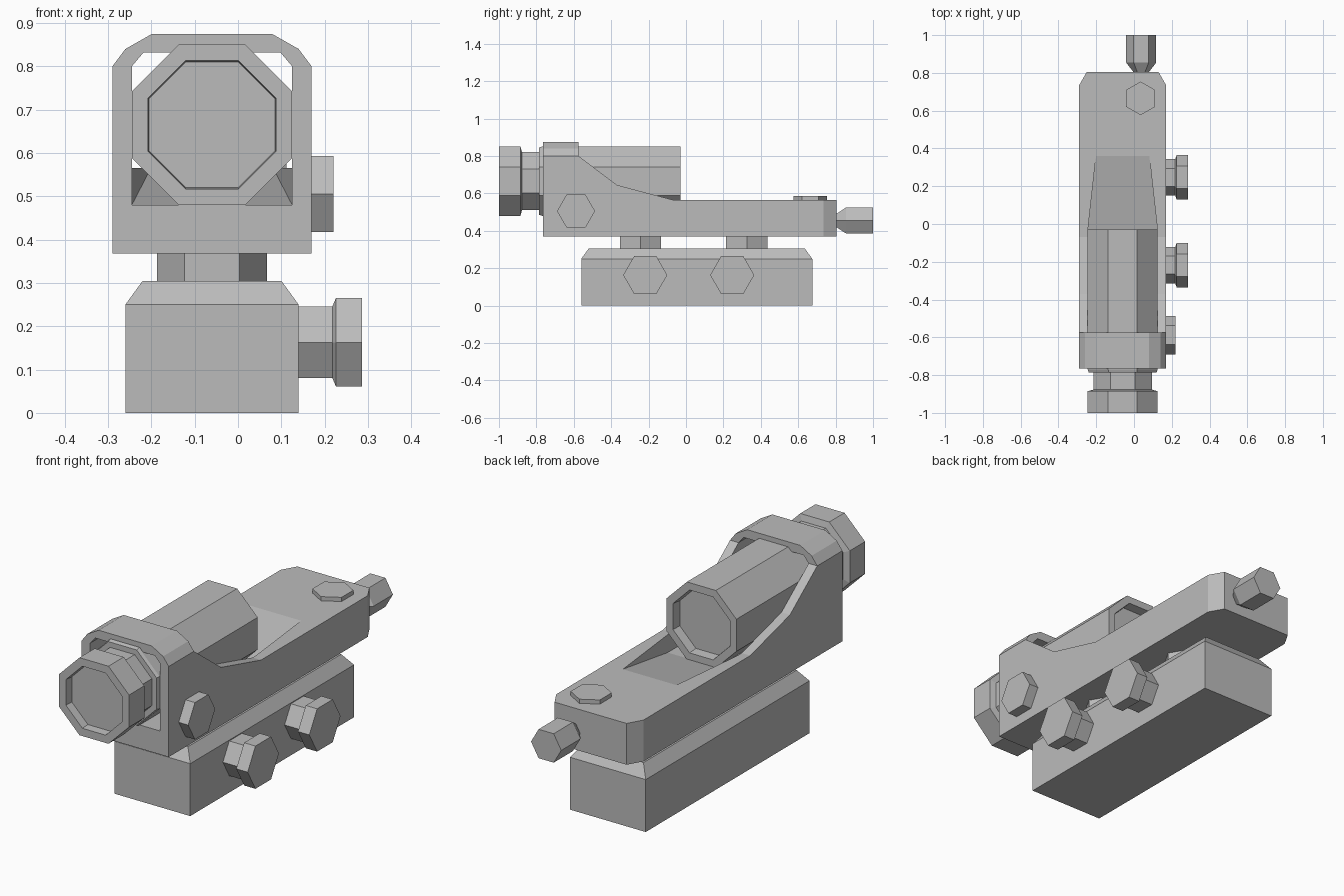
import bpy, bmesh, math
from mathutils import Vector

if "Cube" in bpy.data.objects:
    bpy.data.objects.remove(bpy.data.objects["Cube"])

gray = bpy.data.materials.new("plain gray")
gray.use_nodes = True
COLOR = (0.5, 0.5, 0.5, 1)
gray.diffuse_color = COLOR
gray.node_tree.nodes["Principled BSDF"].inputs["Base Color"].default_value = COLOR

CX = -0.06  # centre line of base, body and scope
AXES = {"x": lambda a, b, t: (t, a, b),
        "y": lambda a, b, t: (a, t, b),
        "z": lambda a, b, t: (a, b, t)}


def finish(name, bm):
    bmesh.ops.recalc_face_normals(bm, faces=bm.faces)
    mesh = bpy.data.meshes.new(name)
    bm.to_mesh(mesh)
    bm.free()
    mesh.materials.append(gray)
    obj = bpy.data.objects.new(name, mesh)
    bpy.context.collection.objects.link(obj)
    return obj


def loft(name, axis, rings):
    """Join cross-sections, each (position along axis, list of 2D points)."""
    bm = bmesh.new()
    loops = [[bm.verts.new(AXES[axis](a, b, t)) for a, b in pts] for t, pts in rings]
    n = len(loops[0])
    for lo, hi in zip(loops, loops[1:]):
        for i in range(n):
            j = (i + 1) % n
            bm.faces.new((lo[i], lo[j], hi[j], hi[i]))
    bm.faces.new(loops[0])
    bm.faces.new(loops[-1])
    return finish(name, bm)


def prism(name, axis, pts, start, end):
    return loft(name, axis, [(start, pts), (end, pts)])


def turned(name, axis, centre, sides, profile, phase=0.0):
    """Faceted turned part; profile is (position, distance to flat)."""
    rings = []
    for t, flat in profile:
        r = flat / math.cos(math.pi / sides)
        angles = [phase + math.tau * i / sides for i in range(sides)]
        rings.append((t, [(centre[0] + r * math.cos(a), centre[1] + r * math.sin(a))
                          for a in angles]))
    return loft(name, axis, rings)


def carve(obj, cutter, operation):
    mod = obj.modifiers.new("carve", "BOOLEAN")
    mod.operation = operation
    mod.solver = "EXACT"
    mod.object = cutter
    cutter.hide_render = True
    bpy.context.view_layer.objects.active = obj
    bpy.ops.object.modifier_apply(modifier=mod.name)
    bpy.data.objects.remove(cutter)


def mirrored(half):
    """Closed outline from (half width, height) points on the right side."""
    return [(CX + w, h) for w, h in half] + [(CX - w, h) for w, h in reversed(half)]


# Base block with a chamfered top
def rect(w, y0, y1):
    return [(CX - w, y0), (CX + w, y0), (CX + w, y1), (CX - w, y1)]


low, high = rect(0.2, -0.56, 0.675), rect(0.16, -0.52, 0.635)
loft("base_block", "z", [(0, low), (0.25, low), (0.305, high)])

# Hexagonal posts joining base and body
for label, y in (("front", -0.243), ("rear", 0.325)):
    turned(label + "_post", "z", (CX, y), 6, [(0.29, 0.11), (0.38, 0.11)])

# Clamp knobs on the left side of the base
for label, y in (("front", -0.218), ("rear", 0.247)):
    turned(label + "_clamp_knob", "x", (y, 0.163), 6,
           [(0.13, 0.083), (0.218, 0.083), (0.226, 0.102), (0.286, 0.102)])

# Body: side profile, trimmed by the hood arch and the rear corner chamfers
side = [(-0.765, 0.368), (0.805, 0.368), (0.805, 0.565), (-0.07, 0.565),
        (-0.37, 0.645), (-0.575, 0.8), (-0.575, 0.874), (-0.765, 0.874)]
body = prism("body", "x", side, CX - 0.23, CX + 0.23)
arch = mirrored([(0.23, 0.8), (0.2, 0.84), (0.14, 0.874), (0.14, 0.95)][:3])
arch = [(CX + 0.23, 0.3)] + arch + [(CX - 0.23, 0.3)]
carve(body, prism("arch_cutter", "y", arch, -1, 1), "INTERSECT")
plan = mirrored([(0.23, -0.9), (0.23, 0.735), (0.19, 0.805)])
carve(body, prism("plan_cutter", "z", plan, 0.2, 1), "INTERSECT")

# Trough under the hood, then a tapering ramp behind it
opening = mirrored([(0.185, 0.48), (0.185, 0.8), (0.158, 0.832)])
carve(body, prism("trough_cutter", "y", opening, -0.9, -0.04), "DIFFERENCE")
ramp = [(-0.04, mirrored([(0.185, 0.48), (0.185, 0.7)])),
        (0.36, mirrored([(0.141, 0.565), (0.141, 0.7)]))]
carve(body, loft("ramp_cutter", "y", ramp), "DIFFERENCE")

# Octagonal scope with recessed lenses at both ends
axis_point, turn = (CX, 0.665), math.pi / 8
turned("scope_tube", "y", axis_point, 8,
       [(-0.785, 0.18), (-0.77, 0.185), (-0.03, 0.185), (-0.03, 0.15), (-0.075, 0.145)], turn)
turned("eyepiece", "y", axis_point, 8,
       [(-0.96, 0.145), (-1, 0.148), (-1, 0.185), (-0.885, 0.185),
        (-0.877, 0.155), (-0.78, 0.155)], turn)

# Adjustment caps and rear knob
turned("side_cap", "x", (-0.588, 0.505), 6, [(0.16, 0.088), (0.22, 0.088)])
turned("top_cap", "z", (0.035, 0.665), 6, [(0.555, 0.077), (0.585, 0.077)], math.pi / 2)
turned("rear_knob", "y", (0.038, 0.455), 6, [(0.79, 0.033), (0.805, 0.036), (0.855, 0.069), (1, 0.069)])
